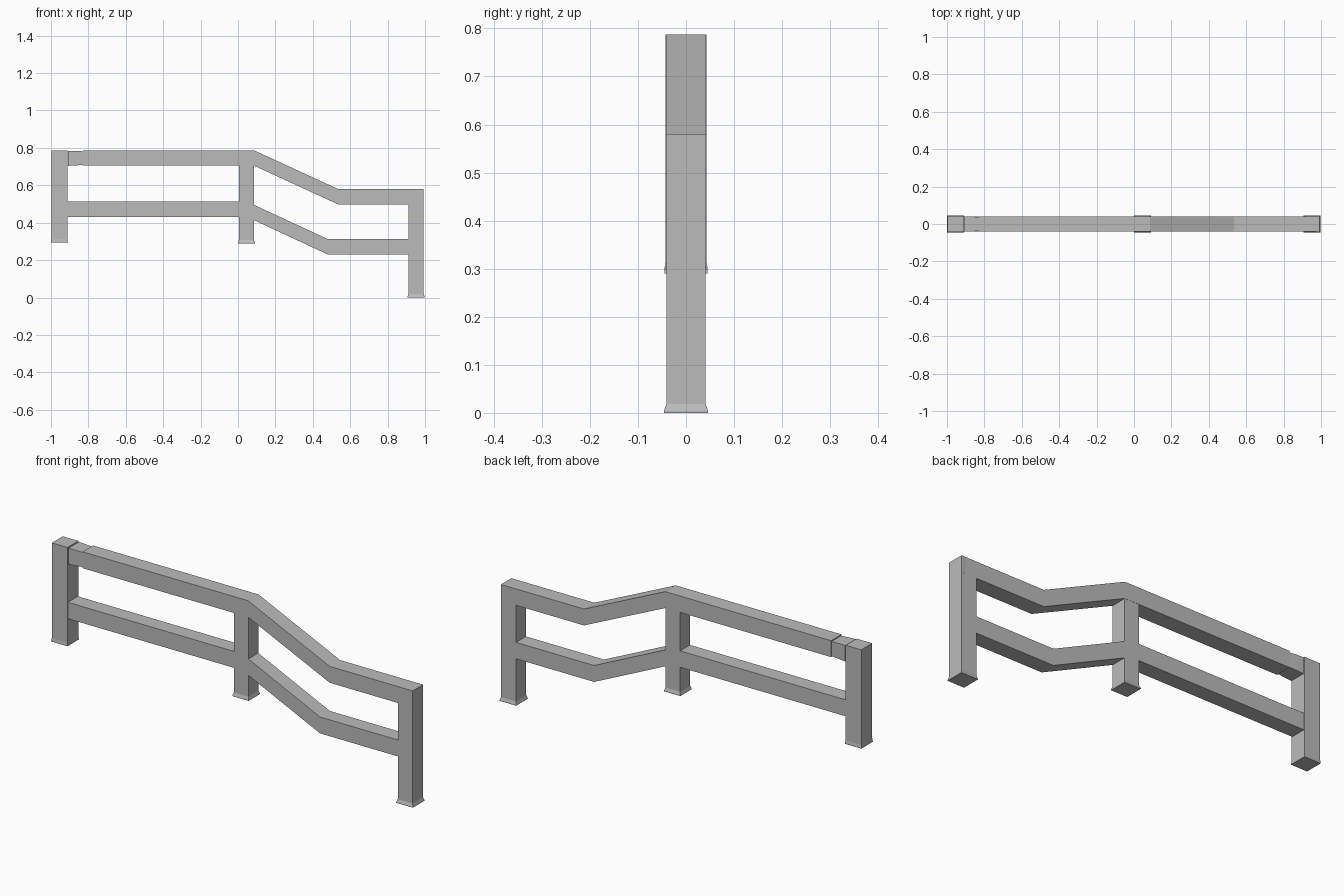
import bpy, bmesh

if "Cube" in bpy.data.objects:
    bpy.data.objects.remove(bpy.data.objects["Cube"])

grey = bpy.data.materials.new("painted_grey")
grey.diffuse_color = (0.5, 0.5, 0.5, 1)
grey.use_nodes = True
grey.node_tree.nodes["Principled BSDF"].inputs["Base Color"].default_value = grey.diffuse_color


def finish(name, bm):
    bmesh.ops.recalc_face_normals(bm, faces=bm.faces)
    mesh = bpy.data.meshes.new(name)
    bm.to_mesh(mesh)
    bm.free()
    mesh.materials.append(grey)
    obj = bpy.data.objects.new(name, mesh)
    bpy.context.collection.objects.link(obj)
    return obj


def loft(name, rings):
    """Skin a list of four-cornered rings and cap both ends."""
    bm = bmesh.new()
    loops = [[bm.verts.new(p) for p in ring] for ring in rings]
    for a, b in zip(loops, loops[1:]):
        for i in range(4):
            j = (i + 1) % 4
            bm.faces.new((a[i], a[j], b[j], b[i]))
    bm.faces.new(loops[0])
    bm.faces.new(loops[-1])
    return finish(name, bm)


def post(name, x, half, half_y, bottom, top, flare=0.005):
    """Upright square post with a small flared foot."""
    levels = [(bottom, flare), (bottom + 0.004, flare), (bottom + 0.018, 0), (top, 0)]
    loft(name, [[(x + sx * (half + f), sy * (half_y + f), z)
                 for sx, sy in ((-1, -1), (1, -1), (1, 1), (-1, 1))]
                for z, f in levels])


def rail(name, stations):
    """Bent rail from (x, bottom z, top z, half depth) stations."""
    loft(name, [[(x, -h, lo), (x, h, lo), (x, h, hi), (x, -h, hi)]
                for x, lo, hi, h in stations])


# Posts
post("left_post", -0.955, 0.043, 0.043, 0.295, 0.787, 0.002)
post("middle_post", 0.045, 0.040, 0.040, 0.29, 0.74)
post("right_post", 0.952, 0.041, 0.041, 0.0, 0.50, 0.005)

# Handrail and lower rail
rail("top_rail", [(-0.83, 0.705, 0.787, 0.041), (0.085, 0.705, 0.787, 0.041),
                  (0.535, 0.498, 0.58, 0.041), (0.985, 0.498, 0.58, 0.041)])
rail("lower_rail", [(-0.93, 0.43, 0.512, 0.039), (0.05, 0.43, 0.512, 0.039),
                    (0.48, 0.23, 0.312, 0.039), (0.93, 0.23, 0.312, 0.039)])

# Tapered sleeve joining the handrail to the left post
rail("rail_sleeve", [(-0.908, 0.704, 0.784, 0.041), (-0.875, 0.706, 0.784, 0.040),
                     (-0.82, 0.709, 0.781, 0.037)])

# End cap on the handrail
rail("rail_end_cap", [(0.94, 0.500, 0.578, 0.039), (0.985, 0.496, 0.580, 0.042),
                      (0.993, 0.496, 0.580, 0.042)])
